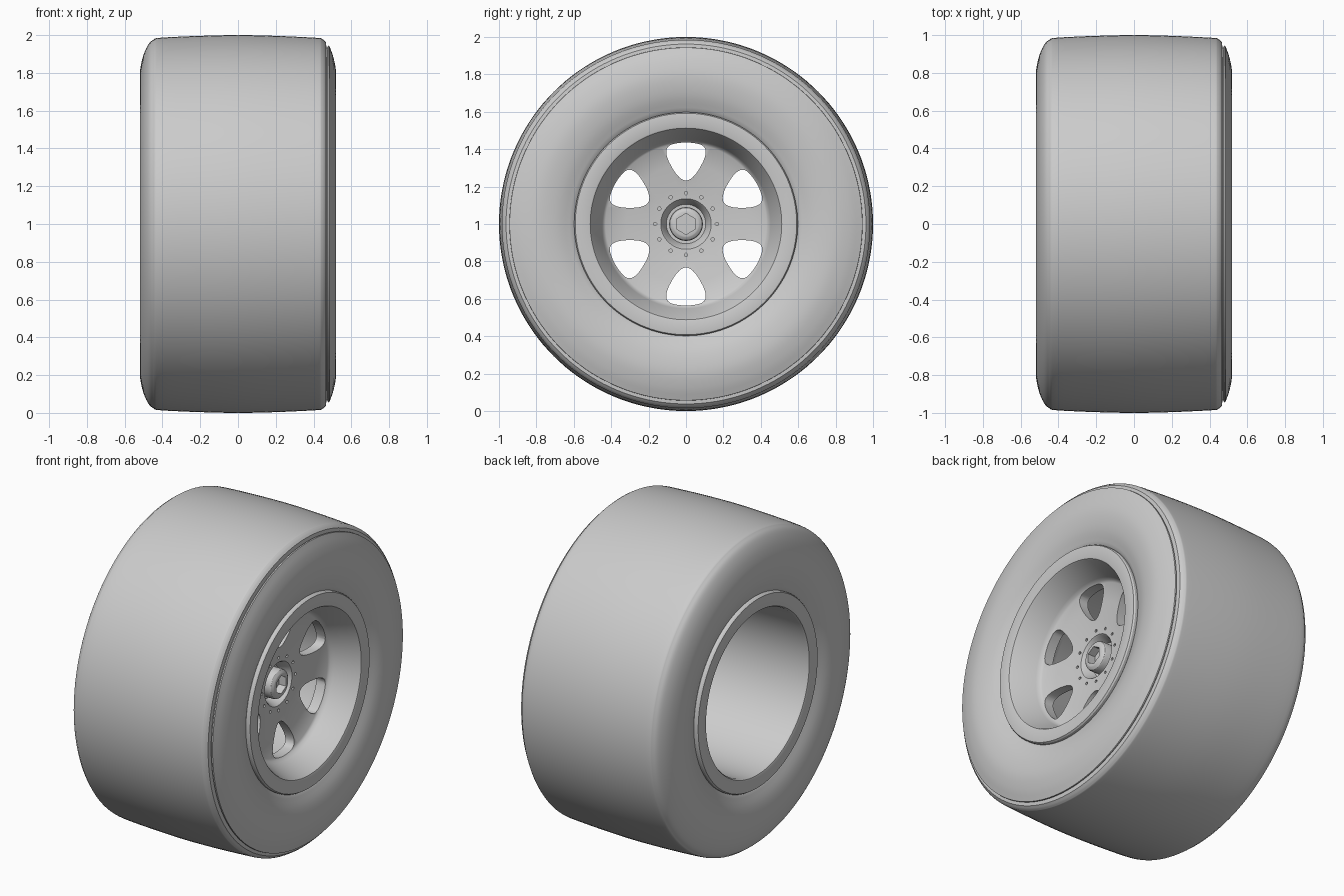
import bpy, bmesh, math
from mathutils import Vector

if "Cube" in bpy.data.objects:
    bpy.data.objects.remove(bpy.data.objects["Cube"])

CZ = 1.0  # axle height


def make_object(name, bm):
    bmesh.ops.remove_doubles(bm, verts=bm.verts, dist=1e-5)
    bmesh.ops.recalc_face_normals(bm, faces=bm.faces)
    me = bpy.data.meshes.new(name)
    bm.to_mesh(me)
    bm.free()
    ob = bpy.data.objects.new(name, me)
    bpy.context.collection.objects.link(ob)
    return ob


def lathe(bm, profile, n, closed, centre=(0, CZ)):
    """Revolve (x, radius) points around an axle parallel to x."""
    rings = []
    for x, r in profile:
        if r < 1e-6:
            rings.append([bm.verts.new((x, centre[0], centre[1]))] * n)
        else:
            rings.append([bm.verts.new((x, centre[0] + r * math.sin(math.tau * i / n),
                                        centre[1] + r * math.cos(math.tau * i / n)))
                          for i in range(n)])
    pairs = list(zip(rings, rings[1:])) + ([(rings[-1], rings[0])] if closed else [])
    for a, b in pairs:
        for i in range(n):
            j = (i + 1) % n
            quad = list(dict.fromkeys((a[i], a[j], b[j], b[i])))
            if len(quad) > 2:
                bm.faces.new(quad)


def spline(pts, steps=4):
    """Catmull-Rom curve through the points."""
    p = [Vector(q) for q in pts]
    p = [2 * p[0] - p[1]] + p + [2 * p[-1] - p[-2]]
    out = []
    for a, b, c, d in zip(p, p[1:], p[2:], p[3:]):
        for k in range(steps):
            t = k / steps
            out.append(0.5 * (2 * b + (c - a) * t + (2 * a - 5 * b + 4 * c - d) * t * t
                              + (3 * b - a - 3 * c + d) * t ** 3))
    return [tuple(v) for v in out + [p[-2]]]


def chaikin(pts, times=3):
    """Round the corners of a closed outline."""
    p = [Vector(q) for q in pts]
    for _ in range(times):
        p = [q for a, b in zip(p, p[1:] + p[:1])
             for q in (a.lerp(b, 0.25), a.lerp(b, 0.75))]
    return p


def cut(ob, cutter):
    cutter.hide_render = True
    mod = ob.modifiers.new("cut", 'BOOLEAN')
    mod.operation, mod.solver, mod.object = 'DIFFERENCE', 'EXACT', cutter
    bpy.context.view_layer.objects.active = ob
    bpy.ops.object.modifier_apply(modifier=mod.name)
    bpy.data.objects.remove(cutter)


def smooth(ob, angle=30):
    bpy.ops.object.select_all(action='DESELECT')
    ob.select_set(True)
    bpy.context.view_layer.objects.active = ob
    bpy.ops.object.shade_smooth_by_angle(angle=math.radians(angle))


# Tyre: inner sidewall, tread, groove on the outer shoulder, outer sidewall
tread = spline([(-0.475, 0.60), (-0.508, 0.69), (-0.52, 0.79), (-0.505, 0.88),
                (-0.478, 0.945), (-0.45, 0.974), (-0.41, 0.986), (-0.2, 0.996),
                (0, 1.0), (0.2, 0.996), (0.41, 0.986), (0.445, 0.98), (0.466, 0.962)])
groove = [(0.468, 0.935), (0.474, 0.935), (0.476, 0.944)]
wall = spline([(0.484, 0.943), (0.507, 0.875), (0.52, 0.79), (0.508, 0.69), (0.475, 0.60)])
bm = bmesh.new()
lathe(bm, tread + groove + wall + [(0.44, 0.57), (-0.44, 0.57)], 144, True)
smooth(make_object("tyre", bm))

# Rim: front lip, dish, spoke disc, barrel open at the back, back lip
rim_profile = [
    (0.42, 0.55), (0.45, 0.598), (0.49, 0.598), (0.499, 0.592), (0.50, 0.585),
    (0.50, 0.52), (0.497, 0.512), (0.49, 0.507), (0.35, 0.452), (0.33, 0.443),
    (0.32, 0.43), (0.305, 0.32), (0.285, 0.20), (0.28, 0.135), (0.272, 0.128),
    (0.21, 0.105), (0.205, 0), (0.16, 0), (0.16, 0.14), (0.235, 0.25), (0.26, 0.44),
    (0.25, 0.47), (0.20, 0.495), (-0.485, 0.505), (-0.497, 0.512), (-0.50, 0.52),
    (-0.50, 0.585), (-0.499, 0.592), (-0.49, 0.598), (-0.45, 0.598), (-0.42, 0.55)]
bm = bmesh.new()
lathe(bm, rim_profile, 120, True)
rim = make_object("rim", bm)

# Six rounded windows and twelve small drilled holes in the disc
outline = chaikin([(-0.04, 0.233), (0.04, 0.233), (0.132, 0.413), (0, 0.443), (-0.132, 0.413)])
bm = bmesh.new()
for k in range(6):
    c, s = math.cos(k * math.pi / 3), math.sin(k * math.pi / 3)
    ends = [[bm.verts.new((x, y * c + r * s, CZ + r * c - y * s)) for y, r in outline]
            for x in (0.1, 0.4)]
    for loop in ends:
        bm.faces.new(loop)
    for i in range(len(outline)):
        j = (i + 1) % len(outline)
        bm.faces.new((ends[0][i], ends[0][j], ends[1][j], ends[1][i]))
for k in range(12):
    a = k * math.pi / 6
    lathe(bm, [(0.262, 0), (0.262, 0.009), (0.32, 0.009), (0.32, 0)], 12, False,
          (0.165 * math.sin(a), CZ + 0.165 * math.cos(a)))
cut(rim, make_object("window_cutter", bm))
smooth(rim)

# Centre nut with a hexagonal socket
bm = bmesh.new()
lathe(bm, [(0.19, 0), (0.19, 0.09), (0.278, 0.09), (0.288, 0.086), (0.298, 0.072),
           (0.30, 0.066), (0.30, 0)], 48, False)
nut = make_object("centre_nut", bm)
bm = bmesh.new()
lathe(bm, [(0.25, 0), (0.25, 0.056), (0.35, 0.056), (0.35, 0)], 6, False)
cut(nut, make_object("socket_cutter", bm))
smooth(nut)
